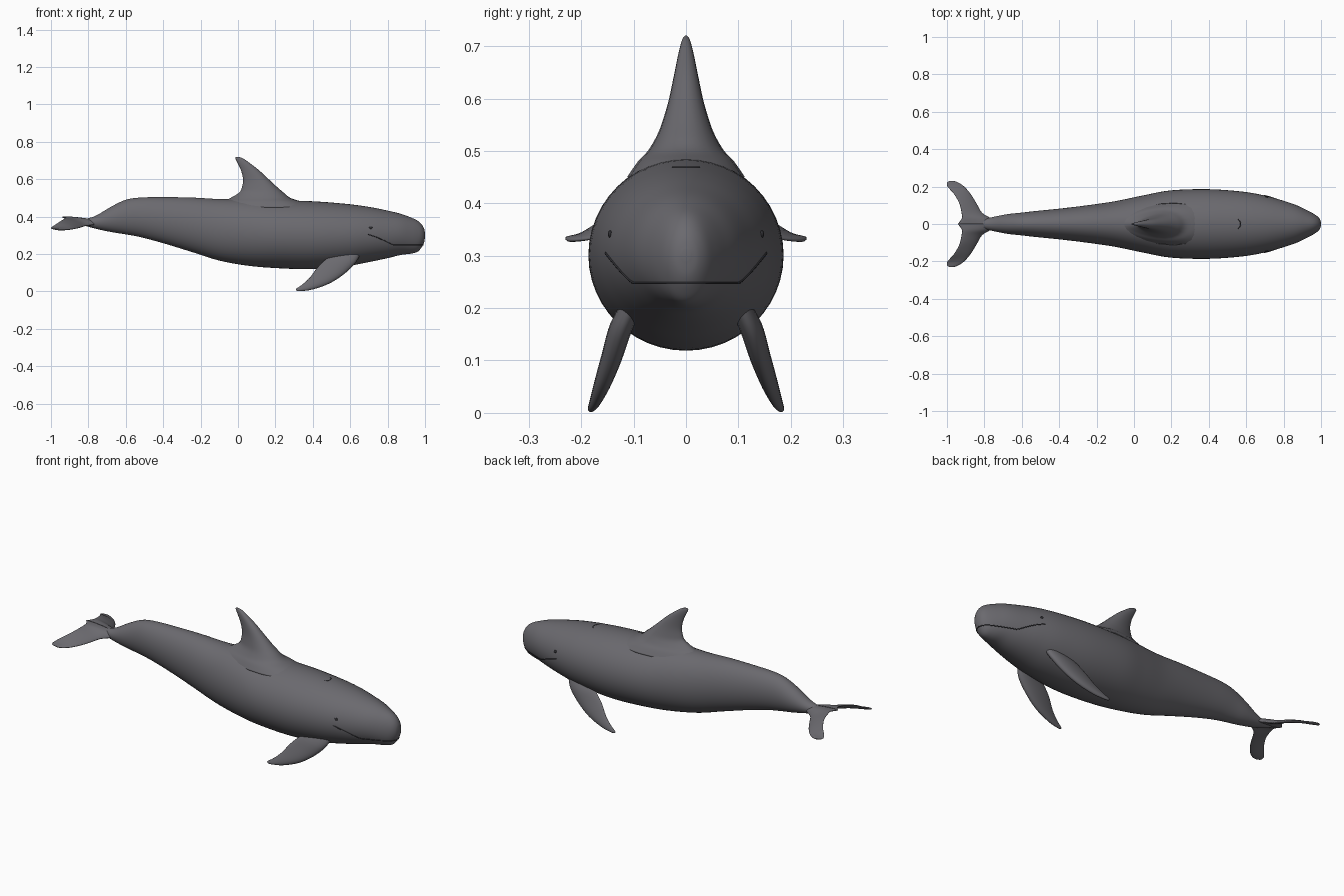
import bpy, bmesh, math
from mathutils import Vector
from mathutils.bvhtree import BVHTree

if "Cube" in bpy.data.objects:
    bpy.data.objects.remove(bpy.data.objects["Cube"])


def material(name, rgb):
    m = bpy.data.materials.new(name)
    m.diffuse_color = (*rgb, 1)
    m.use_nodes = True
    m.node_tree.nodes["Principled BSDF"].inputs["Base Color"].default_value = m.diffuse_color
    return m


SKIN = material("slate grey skin", (0.145, 0.142, 0.157))
DARK = material("dark grey", (0.03, 0.03, 0.035))


def spline(items, sub):
    """Catmull-Rom through a list of point lists (rings)."""
    out = []
    for i in range(len(items) - 1):
        a, b = items[max(i - 1, 0)], items[i]
        c, d = items[i + 1], items[min(i + 2, len(items) - 1)]
        for s in range(sub):
            t = s / sub
            out.append([0.5 * (2 * q + (r - p) * t + (2 * p - 5 * q + 4 * r - w) * t * t
                               + (3 * q - p - 3 * r + w) * t ** 3)
                        for p, q, r, w in zip(a, b, c, d)])
    out.append(items[-1])
    return out


def loft(name, rings, sub, mat=SKIN):
    """Skin a smooth surface over closed rings and cap both ends."""
    bm = bmesh.new()
    rows = [[bm.verts.new(p) for p in ring] for ring in spline(rings, sub)]
    n = len(rows[0])
    for r0, r1 in zip(rows, rows[1:]):
        for i in range(n):
            j = (i + 1) % n
            bm.faces.new((r0[i], r0[j], r1[j], r1[i]))
    bm.faces.new(rows[0])
    bm.faces.new(rows[-1])
    bmesh.ops.recalc_face_normals(bm, faces=bm.faces)
    for f in bm.faces:
        f.smooth = True
    me = bpy.data.meshes.new(name)
    bm.to_mesh(me)
    tree = BVHTree.FromBMesh(bm)
    bm.free()
    me.materials.append(mat)
    ob = bpy.data.objects.new(name, me)
    bpy.context.collection.objects.link(ob)
    return tree


def fin_ring(lead, trail, thick, n=24):
    """Rounded-front, thin-back section between two edge points."""
    lead, trail, thick = Vector(lead), Vector(trail), Vector(thick)
    ring = []
    for k in range(n):
        t = math.tau * k / n
        ring.append((lead + trail) / 2 + (lead - trail) / 2 * math.cos(t)
                    + thick * math.sin(t) * (1 + 0.3 * math.cos(t)))
    return ring


# Body: x, top z, bottom z, half width
stations = [
    (1.0, 0.312, 0.292, 0.008), (0.995, 0.335, 0.262, 0.024), (0.982, 0.358, 0.236, 0.040),
    (0.96, 0.378, 0.212, 0.055), (0.925, 0.395, 0.202, 0.074), (0.87, 0.415, 0.195, 0.100),
    (0.8, 0.432, 0.178, 0.124), (0.7, 0.452, 0.157, 0.152), (0.58, 0.468, 0.135, 0.173),
    (0.4, 0.482, 0.119, 0.186), (0.2, 0.488, 0.125, 0.180), (0.05, 0.494, 0.138, 0.153),
    (-0.1, 0.494, 0.165, 0.122), (-0.25, 0.502, 0.212, 0.100), (-0.4, 0.504, 0.258, 0.082),
    (-0.52, 0.502, 0.290, 0.070), (-0.6, 0.490, 0.305, 0.061), (-0.68, 0.452, 0.318, 0.052),
    (-0.76, 0.405, 0.335, 0.036), (-0.82, 0.388, 0.352, 0.022), (-0.87, 0.388, 0.370, 0.008)]
body = []
for x, top, bot, w in stations:
    body.append([Vector((x, w * math.cos(math.tau * k / 48),
                         (top + bot) / 2 + (top - bot) / 2 * math.sin(math.tau * k / 48)))
                 for k in range(48)])
body_tree = loft("body", body, 5)

# Dorsal fin with flared base: z, rear x, front x, half width
dorsal = [(0.45, -0.14, 0.42, 0.108), (0.48, -0.085, 0.34, 0.088), (0.50, -0.04, 0.28, 0.070),
          (0.53, 0.008, 0.242, 0.053), (0.56, 0.022, 0.207, 0.042), (0.60, 0.027, 0.164, 0.031),
          (0.65, 0.015, 0.110, 0.021), (0.69, -0.004, 0.058, 0.013), (0.712, -0.014, 0.025, 0.007),
          (0.72, -0.010, 0.002, 0.002)]
loft("dorsal_fin", [fin_ring((f, 0, z), (r, 0, z), (0, w, 0)) for z, r, f, w in dorsal], 4)

# Tail flukes: y, front x, rear x, front z, rear z, half thickness
fluke = [(0, -0.74, -0.942, 0.366, 0.398, 0.013), (0.03, -0.765, -0.921, 0.361, 0.398, 0.013),
         (0.06, -0.812, -0.922, 0.353, 0.394, 0.011), (0.11, -0.842, -0.934, 0.343, 0.385, 0.009),
         (0.16, -0.873, -0.962, 0.336, 0.367, 0.008), (0.20, -0.908, -0.997, 0.331, 0.343, 0.006),
         (0.222, -0.940, -0.998, 0.330, 0.336, 0.005), (0.23, -0.963, -0.985, 0.332, 0.335, 0.002)]
# Flippers: leading x z, trailing x z, y, half thickness
flipper = [(0.66, 0.215, 0.53, 0.215, 0.098, 0.018), (0.63, 0.155, 0.475, 0.177, 0.124, 0.020),
           (0.57, 0.095, 0.422, 0.125, 0.142, 0.018), (0.49, 0.043, 0.385, 0.075, 0.160, 0.014),
           (0.40, 0.011, 0.345, 0.038, 0.174, 0.009), (0.335, 0.002, 0.313, 0.016, 0.182, 0.005),
           (0.315, 0.003, 0.310, 0.009, 0.183, 0.002)]
for s, side in ((-1, "right"), (1, "left")):
    loft(side + "_fluke", [fin_ring((xl, s * y, zl), (xt, s * y, zt), (0, 0, t))
                           for y, xl, xt, zl, zt, t in fluke], 4)
    loft(side + "_flipper", [fin_ring((xl, s * y, zl), (xt, s * y, zt), (0, s * t, 0.3 * t))
                             for xl, zl, xt, zt, y, t in flipper], 4)


def tube(name, pts, radius, mat):
    cu = bpy.data.curves.new(name, "CURVE")
    cu.dimensions = "3D"
    cu.bevel_depth = radius
    cu.bevel_resolution = 1
    cu.materials.append(mat)
    sp = cu.splines.new("POLY")
    sp.points.add(len(pts) - 1)
    for p, co in zip(sp.points, pts):
        p.co = (*co, 1)
    bpy.context.collection.objects.link(bpy.data.objects.new(name, cu))


def on_face(y, z):
    """Point on the body seen from the nose."""
    return body_tree.ray_cast(Vector((2, y, z)), Vector((-1, 0, 0)))[0]


# Mouth line: flat across the front, rising towards the eyes
mouth = []
for k in range(-40, 41):
    y = 0.153 * k / 40
    a = abs(y)
    z = 0.248 + (0 if a < 0.1 else 0.057 * ((a - 0.1) / 0.053) ** 1.2)
    p = on_face(y, z)
    if p:
        mouth.append(p)
tube("mouth_line", mouth, 0.0025, DARK)

# Eyes
for s, side in ((-1, "right"), (1, "left")):
    p = on_face(s * 0.145, 0.341)
    if p:
        bpy.ops.mesh.primitive_uv_sphere_add(segments=16, ring_count=10, radius=0.008, location=p)
        eye = bpy.context.object
        eye.name = side + "_eye"
        eye.scale = (1.2, 0.5, 0.9)
        eye.data.materials.append(DARK)
        bpy.ops.object.shade_smooth()

# Blowhole: crescent on top of the head
hole = []
for k in range(-6, 7):
    a = k / 6 * 1.2
    hole.append(body_tree.ray_cast(Vector((0.545 + 0.025 * math.cos(a), 0.027 * math.sin(a), 2)),
                                   Vector((0, 0, -1)))[0])
tube("blowhole", hole, 0.002, DARK)
